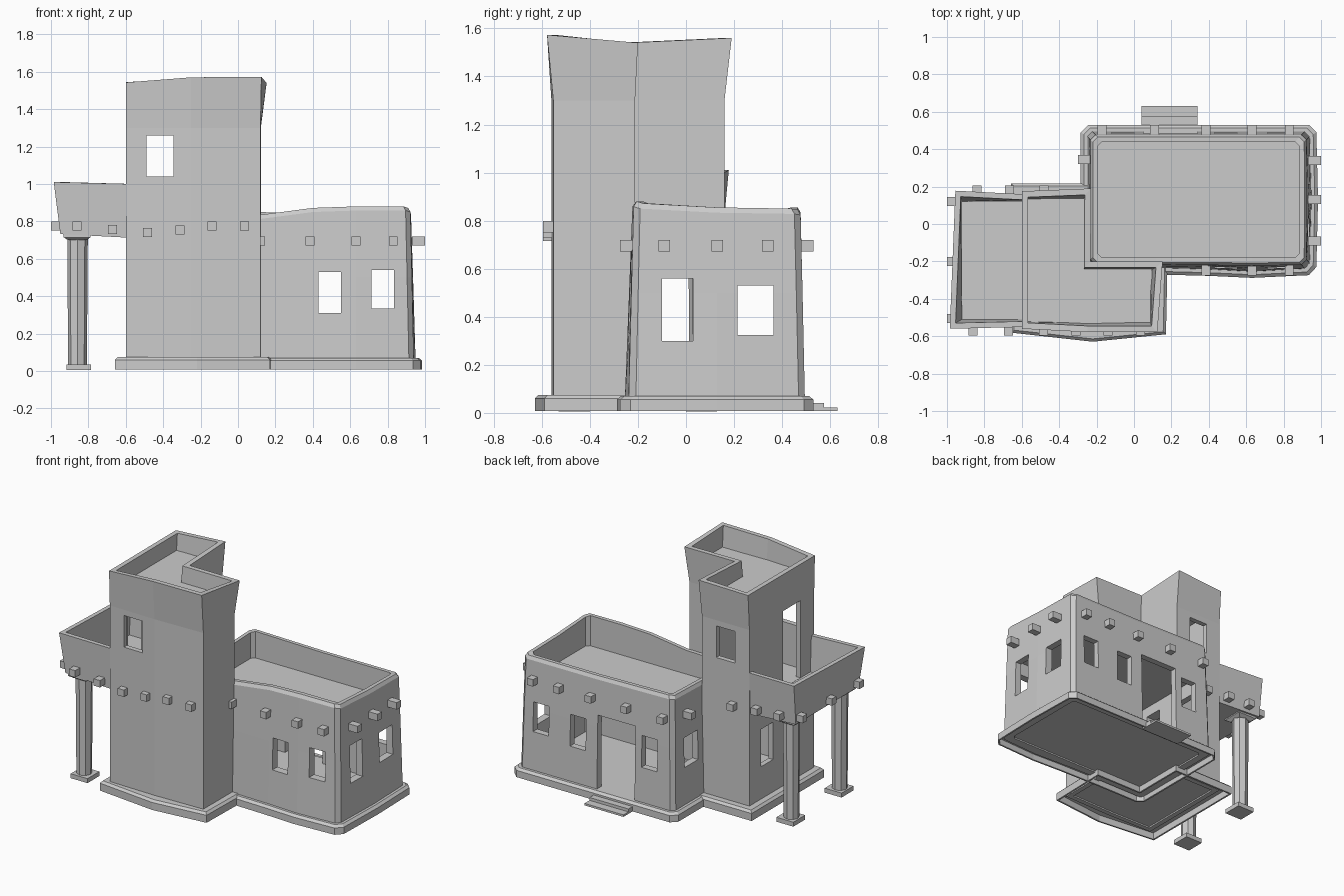
import bpy, bmesh
from mathutils import Vector

if "Cube" in bpy.data.objects:
    bpy.data.objects.remove(bpy.data.objects["Cube"])


def offset(pts, d):
    """Move a counter-clockwise outline outward by d, with mitred corners."""
    out, n = [], len(pts)
    for i in range(n):
        a, b, c = (Vector(pts[(i + k) % n][:2]) for k in (-1, 0, 1))
        e1, e2 = (b - a).normalized(), (c - b).normalized()
        n1, n2 = Vector((e1.y, -e1.x)), Vector((e2.y, -e2.x))
        p = b + (n1 + n2) * (d / (1 + n1.dot(n2)))
        out.append((p.x, p.y))
    return out


def at(pts, z):
    """Lift an outline to a height, or to one height per point."""
    zs = z if isinstance(z, list) else [z] * len(pts)
    return [(p[0], p[1], h) for p, h in zip(pts, zs)]


def loft(name, rings, hollow=False):
    """Skin rings; hollow joins last to first, otherwise both ends are capped."""
    bm = bmesh.new()
    vs = [[bm.verts.new(p) for p in r] for r in rings]
    n = len(vs[0])
    pairs = list(zip(vs, vs[1:])) + ([(vs[-1], vs[0])] if hollow else [])
    for a, b in pairs:
        for i in range(n):
            j = (i + 1) % n
            bm.faces.new((a[i], a[j], b[j], b[i]))
    if not hollow:
        bm.faces.new(vs[0])
        bm.faces.new(vs[-1])
    bmesh.ops.recalc_face_normals(bm, faces=bm.faces)
    me = bpy.data.meshes.new(name)
    bm.to_mesh(me)
    bm.free()
    ob = bpy.data.objects.new(name, me)
    bpy.context.collection.objects.link(ob)
    return ob


def slab(name, pts, z0, z1):
    return loft(name, [at(pts, z0), at(pts, z1)])


def box(name, x0, x1, y0, y1, z0, z1):
    return slab(name, [(x0, y0), (x1, y0), (x1, y1), (x0, y1)], z0, z1)


def cut(ob, boxes):
    """Cut box-shaped openings and discard the cutters."""
    for b in boxes:
        c = box("cutter", *b)
        c.hide_render = True
        m = ob.modifiers.new("opening", 'BOOLEAN')
        m.operation, m.solver, m.object = 'DIFFERENCE', 'EXACT', c
        bpy.context.view_layer.objects.active = ob
        bpy.ops.object.modifier_apply(modifier=m.name)
        bpy.data.objects.remove(c)


def plinth(name, outer, bevel, inner, top):
    """Thin-walled base with a sloped top edge, open underneath."""
    loft(name, [at(outer, .008), at(outer, top - .015), at(bevel, top),
                at(inner, top), at(inner, top - .015),
                at(offset(outer, -.012), top - .02),
                at(offset(outer, -.012), .008)], True)


def house(d, c=.026, b=0.0):
    """House plan grown by d, corners clipped by c, long sides bowed by b."""
    x0, x1, y0, y1 = -.25 - d, .94 + d, -.235 - d, .495 + d
    return [(x0 + c, y0), (.12, y0), (.40, y0 - b * .4), (.63, y0 - b),
            (x1 - c, y0 - b * .2), (x1, y0 + c), (x1 + b * .5, .13),
            (x1, y1 - c), (x1 - c, y1), (.35, y1), (x0 + c, y1),
            (x0, y1 - c), (x0, y0 + c)]


# Low house: tapered walls with clipped corners and a wavy parapet
rim = [.83, .835, .872, .88, .88, .872, .855, .85, .845, .845, .855, .85, .83]
walls = loft("house_walls", [
    at(house(0, b=.02), .04), at(house(-.01, b=.012), .5),
    at(house(-.018, b=.006), [z - .022 for z in rim]),
    at(house(-.03, b=.003), rim), at(house(-.056, .022), rim),
    at(house(-.056, .022), .66), at(house(-.05, .022), .04)], True)
through_left = (-1.2, 1.2, -.10, .03, .30, .56)
cut(walls, [
    (.43, .55, -1, 1, .31, .53), (.715, .835, -1, 1, .335, .54),
    (-.12, 0, .3, 1, .31, .53), (.05, .34, .3, 1, .07, .58),
    through_left, (-1, 1.2, .215, .365, .325, .53)])
slab("house_floor", house(.0), .05, .07)
slab("house_roof", house(-.045), .63, .67)
plinth("house_plinth", house(.035, .04, .018), house(.018, .034, .018),
       house(-.02), .07)

# Back door steps
for y, z in ((.575, .042), (.63, .022)):
    box("step", .04, .34, .49, y, .008, z)

# Tower: L-shaped plan, flaring at the top
tower = [(-.6, -.552), (-.25, -.56), (.12, -.552), (.122, -.212),
         (-.235, -.212), (-.235, .16), (-.6, .16)]
crown = [(-.6, -.56), (-.25, -.578), (.125, -.578), (.153, -.2),
         (-.232, -.2), (-.23, .19), (-.6, .175)]
base = [(-.6, -.53), (-.22, -.572), (.115, -.538)] + tower[3:]
tower_rim = [1.543, 1.57, 1.573, 1.54, 1.542, 1.56, 1.545]
shell = loft("tower_walls", [
    at(tower, .04), at(tower, .7), at(tower, 1.3), at(crown, tower_rim),
    at(offset(crown, -.033), tower_rim), at(offset(tower, -.035), 1.35),
    at(offset(tower, -.035), .04)], True)
doorway = (-.68, -.5, -.40, -.21, .753, 1.29)
cut(shell, [(-.49, -.345, -1, 1, 1.04, 1.26), through_left, doorway])
slab("tower_ground_floor", offset(tower, -.01), .05, .072)
slab("tower_upper_floor", offset(tower, -.02), .71, .75)
slab("tower_roof", offset(tower, -.025), 1.39, 1.43)
plinth("tower_plinth", offset(base, .057), offset(base, .042),
       offset(tower, -.02), .075)

# Balcony tray with outward-leaning sides, its inner end buried in the tower
under = [(-.95, -.54), (-.567, -.54), (-.567, .15), (-.95, .15)]
lip = [(-.985, -.56), (-.567, -.55), (-.567, .158), (-.955, .178)]
lip_z = [1.01, 1.0, 1.0, 1.01]
tray = loft("balcony", [
    at(under, [.732, .712, .712, .732]), at(lip, lip_z),
    at(offset(lip, -.03), lip_z), at(offset(under, -.03), .752)])
cut(tray, [doorway])

# Balcony posts: octagonal, with square foot and cap
for y in (-.465, .065):
    bpy.ops.mesh.primitive_cone_add(vertices=8, radius1=.05, radius2=.055,
                                    depth=.69, location=(-.858, y, .37))
    bpy.context.object.name = "post"
    box("post_foot", -.917, -.787, y - .065, y + .065, .005, .036)
    loft("post_cap", [at(offset([(-.9, y - .04), (-.82, y - .04), (-.82, y + .04),
                                 (-.9, y + .04)], d), z)
                      for d, z in ((.01, .7), (.032, .715), (.032, .735))])


# Projecting roof beams
def beam(x, y, z):
    s, l = .024, .035
    dx, dy = (l, s) if x in (.965, -.265, -.965) else (s, l)
    box("beam", x - dx, x + dx, y - dy, y + dy, z - s, z + s)


for x in (.12, .385, .63, .83):
    beam(x, -.24, .695)
for x in (-.17, .11, .385, .63, .83):
    beam(x, .495, .695)
for y in (-.09, .13, .34):
    beam(.965, y, .695)
beam(-.265, .345, .695)
for x, z in ((-.86, .775), (-.67, .757), (-.485, .74), (-.31, .753),
             (-.14, .775), (.035, .775)):
    beam(x, -.56, z)
for x, z in ((-.84, .775), (-.665, .765), (-.48, .745)):
    beam(x, .17, z)
for y in (-.505, -.2, .12):
    beam(-.965, y, .775)
